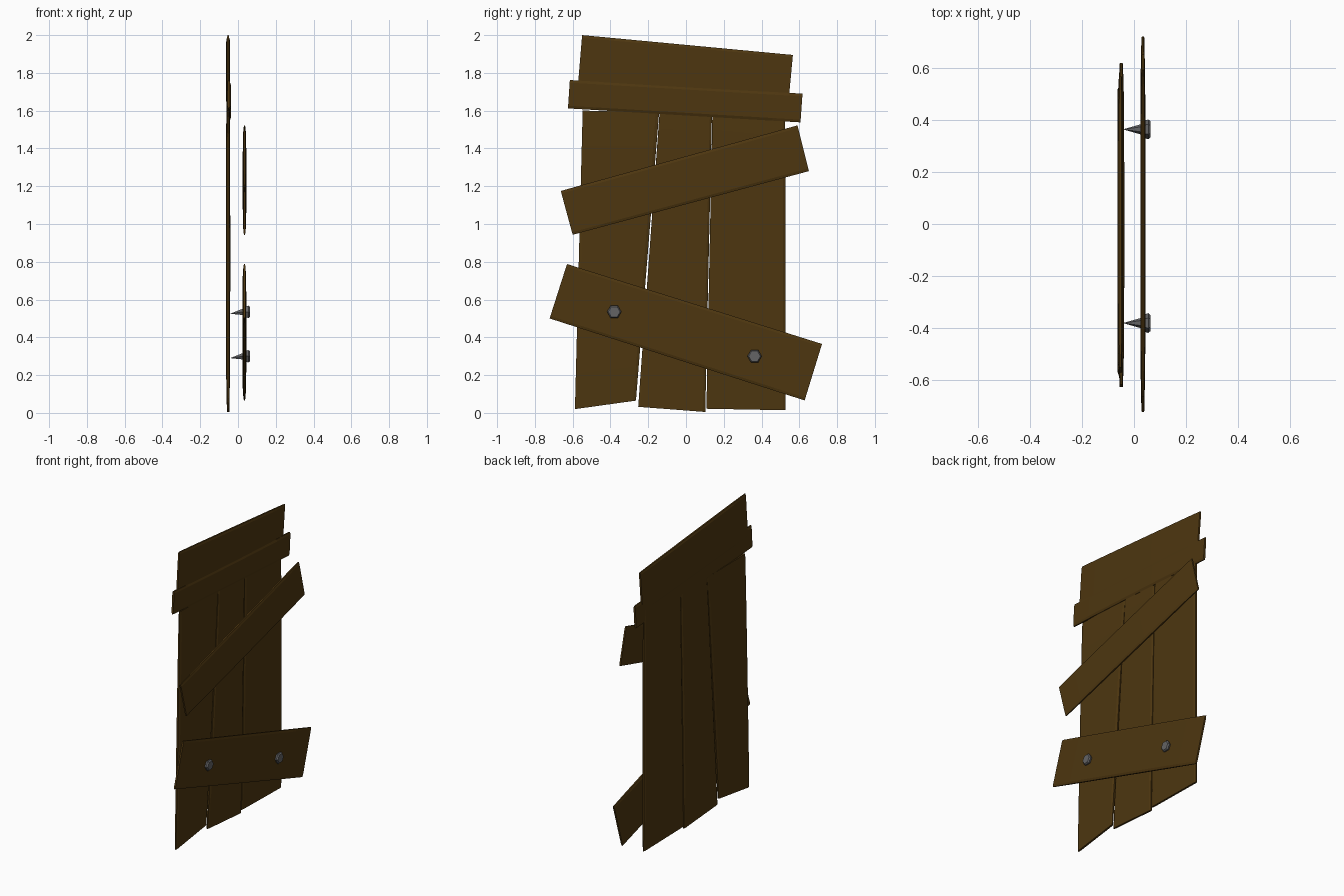
import bpy, bmesh, math
from mathutils import Vector, Matrix

if "Cube" in bpy.data.objects:
    bpy.data.objects.remove(bpy.data.objects["Cube"])


def material(name, col):
    m = bpy.data.materials.new(name)
    m.diffuse_color = (*col, 1)
    m.use_nodes = True
    m.node_tree.nodes["Principled BSDF"].inputs["Base Color"].default_value = m.diffuse_color
    return m


WOOD = material("dark_wood", (0.075, 0.037, 0.005))
IRON = material("grey_iron", (0.125, 0.125, 0.13))


def finish(name, bm, mat):
    bmesh.ops.recalc_face_normals(bm, faces=bm.faces)
    me = bpy.data.meshes.new(name)
    bm.to_mesh(me)
    bm.free()
    me.materials.append(mat)
    ob = bpy.data.objects.new(name, me)
    bpy.context.collection.objects.link(ob)
    return ob


def board(name, a0, a1, b0, b1, x0, x1):
    """Chamfered board with slightly thinned ends.
    a0-a1 is one end edge, b0-b1 the other, as (y, z) points."""
    bm = bmesh.new()
    a0, a1, b0, b1 = map(Vector, (a0, a1, b0, b1))
    mid, half = (x0 + x1) / 2, (x1 - x0) / 2
    c = 0.014 / (a1 - a0).length
    rings = []
    for u, s in ((0, 0.55), (0.12, 0.9), (0.4, 1), (0.6, 1), (0.88, 0.9), (1, 0.55)):
        p, q = a0.lerp(b0, u), a1.lerp(b1, u)
        ring = []
        for v, d in ((0, .5), (c, 1), (1 - c, 1), (1, .5),
                     (1, -.5), (1 - c, -1), (c, -1), (0, -.5)):
            w = p.lerp(q, v)
            ring.append(bm.verts.new((mid + half * s * d, w.x, w.y)))
        rings.append(ring)
    for r, t in zip(rings, rings[1:]):
        for i in range(8):
            j = (i + 1) % 8
            bm.faces.new((r[i], r[j], t[j], t[i]))
    bm.faces.new(rings[0])
    bm.faces.new(rings[-1])
    return finish(name, bm, WOOD)


# upright door planks
board("left_plank", (-0.588, 0.02), (-0.265, 0.065), (-0.547, 1.60), (-0.142, 1.595), -0.064, -0.041)
board("middle_plank", (-0.253, 0.032), (0.102, 0.005), (-0.132, 1.70), (0.14, 1.70), -0.064, -0.041)
board("right_plank", (0.108, 0.022), (0.528, 0.014), (0.142, 1.70), (0.525, 1.66), -0.064, -0.041)

# top board and the narrow cross board over the joint
board("top_board", (-0.575, 1.70), (-0.55, 2.0), (0.54, 1.62), (0.566, 1.895), -0.063, -0.042)
board("cross_board", (-0.625, 1.612), (-0.615, 1.762), (0.606, 1.538), (0.617, 1.69), -0.061, -0.037)

# loose slanted boards in front
board("upper_slat", (-0.60, 0.943), (-0.663, 1.175), (0.651, 1.28), (0.59, 1.522), 0.025, 0.044)
board("lower_slat", (-0.722, 0.50), (-0.63, 0.788), (0.628, 0.066), (0.72, 0.365), 0.024, 0.044)


# nails: pointed shank and hexagonal head, turned around the x axis
def nail(name, y, z):
    bm = bmesh.new()
    tip = bm.verts.new((-0.042, y, z - 0.01))
    rings = []
    for x, r in ((0.028, 0.02), (0.029, 0.03), (0.055, 0.038), (0.063, 0.031)):
        rings.append([bm.verts.new((x, y + r * math.cos(k * math.pi / 3),
                                    z + r * math.sin(k * math.pi / 3))) for k in range(6)])
    for i in range(6):
        j = (i + 1) % 6
        bm.faces.new((tip, rings[0][i], rings[0][j]))
        for r, t in zip(rings, rings[1:]):
            bm.faces.new((r[i], r[j], t[j], t[i]))
    bm.faces.new(rings[-1])
    finish(name, bm, IRON)


nail("left_nail", -0.38, 0.535)
nail("right_nail", 0.363, 0.30)
